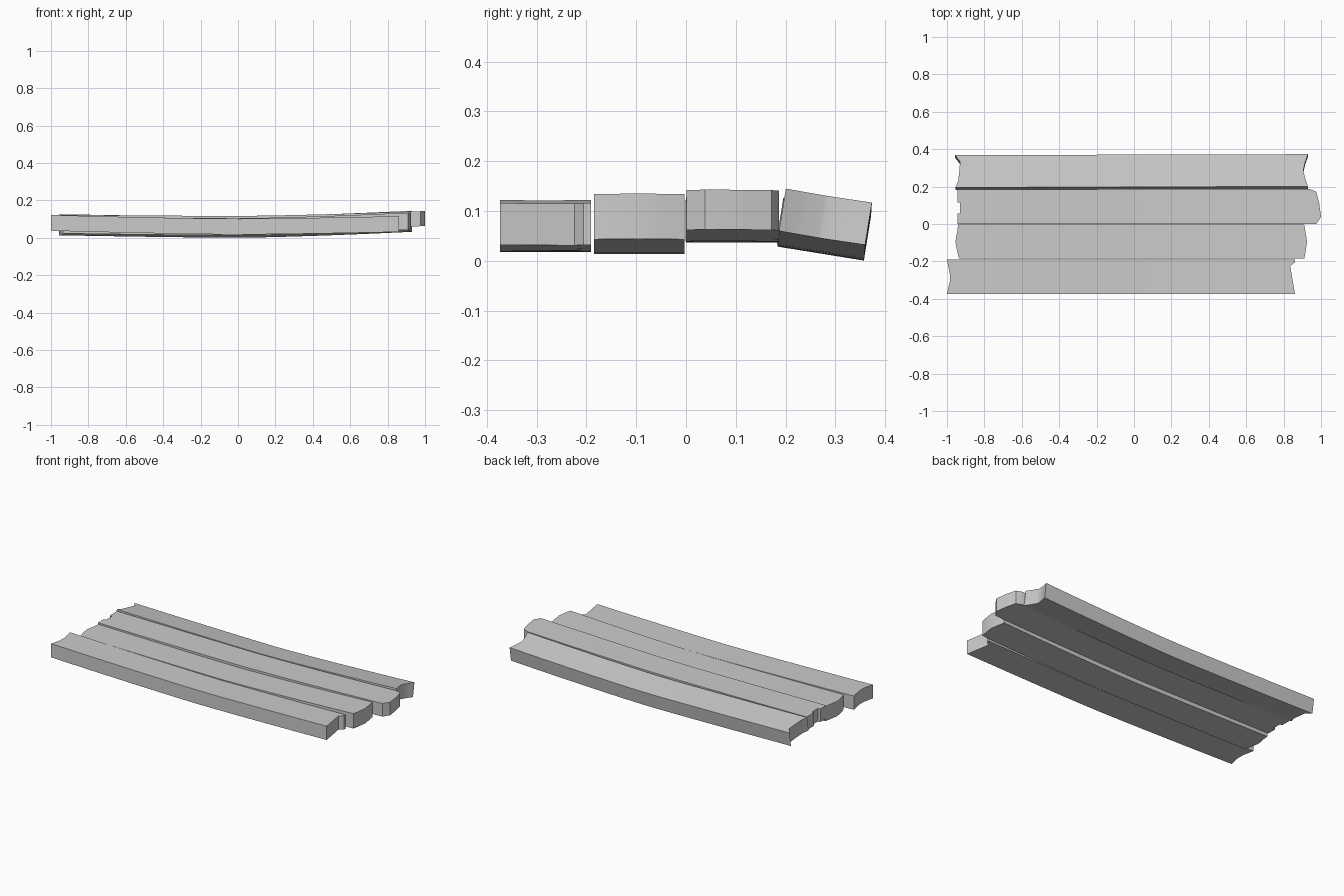
import bpy, bmesh, math

if "Cube" in bpy.data.objects:
    bpy.data.objects.remove(bpy.data.objects["Cube"])


def interp(profile, v):
    for (a, xa), (b, xb) in zip(profile, profile[1:]):
        if v <= b:
            return xa + (xb - xa) * (v - a) / (b - a)
    return profile[-1][1]


def plank(name, width, thick, yc, zc, tilt, left, right, segs=24):
    """Sagging board. yc: centre y at (left, right) end; zc: centre z at (left, middle, right).
    left / right: broken end outlines as (fraction across width, x)."""
    rows = sorted({v for v, _ in left} | {v for v, _ in right})
    c, s = math.cos(tilt), math.sin(tilt)
    bm = bmesh.new()

    def vert(i, v, side):
        f = i / segs
        x = interp(left, v) * (1 - f) + interp(right, v) * f
        end = zc[0] if x < 0 else zc[2]
        z0 = zc[1] + (end - zc[1]) * min(abs(x), 1) ** 1.4
        y0 = yc[0] + (yc[1] - yc[0]) * f
        a, b = (v - 0.5) * width, side * thick / 2
        return bm.verts.new((x, y0 + a * c - b * s, z0 + a * s + b * c))

    top = [[vert(i, v, 1) for v in rows] for i in range(segs + 1)]
    bot = [[vert(i, v, -1) for v in rows] for i in range(segs + 1)]
    n = len(rows) - 1
    for i in range(segs):
        for j in range(n):
            bm.faces.new((top[i][j], top[i+1][j], top[i+1][j+1], top[i][j+1]))
            bm.faces.new((bot[i][j], bot[i][j+1], bot[i+1][j+1], bot[i+1][j]))
        for j in (0, n):
            bm.faces.new((top[i][j], bot[i][j], bot[i+1][j], top[i+1][j]))
    for i in (0, segs):
        for j in range(n):
            bm.faces.new((top[i][j], top[i][j+1], bot[i][j+1], bot[i][j]))
    bmesh.ops.recalc_face_normals(bm, faces=bm.faces)
    me = bpy.data.meshes.new(name)
    bm.to_mesh(me)
    bm.free()
    ob = bpy.data.objects.new(name, me)
    bpy.context.collection.objects.link(ob)
    bpy.ops.object.select_all(action='DESELECT')
    ob.select_set(True)
    bpy.context.view_layer.objects.active = ob
    bpy.ops.object.shade_smooth_by_angle(angle=math.radians(30))


# front plank
plank("front_plank", 0.182, 0.084, (-0.282, -0.282), (0.080, 0.060, 0.077), 0,
      [(0, -1.0), (0.35, -0.985), (0.6, -0.985), (1, -1.0)],
      [(0, 0.86), (0.5, 0.845), (0.82, 0.835), (0.92, 0.86), (1, 0.86)])

# second plank
plank("mid_front_plank", 0.182, 0.091, (-0.094, -0.094), (0.070, 0.059, 0.093), 0,
      [(0, -0.935), (0.2, -0.945), (0.5, -0.955), (0.8, -0.945), (1, -0.94)],
      [(0, 0.91), (0.12, 0.915), (0.5, 0.925), (0.85, 0.915), (1, 0.91)])

# third plank, with notched left end
plank("mid_back_plank", 0.186, 0.080, (0.092, 0.094), (0.083, 0.077, 0.103), 0,
      [(0, -0.945), (0.30, -0.945), (0.31, -0.93), (0.62, -0.93), (0.63, -0.945), (1, -0.945)],
      [(0, 0.975), (0.2, 1.0), (0.6, 0.99), (0.92, 0.975), (1, 0.94)])

# back plank, tilted outward
plank("back_plank", 0.175, 0.086, (0.275, 0.280), (0.071, 0.057, 0.092), -0.16,
      [(0, -0.955), (0.2, -0.94), (0.45, -0.935), (0.8, -0.93), (1, -0.957)],
      [(0, 0.93), (0.25, 0.915), (0.5, 0.905), (0.75, 0.915), (1, 0.93)])
